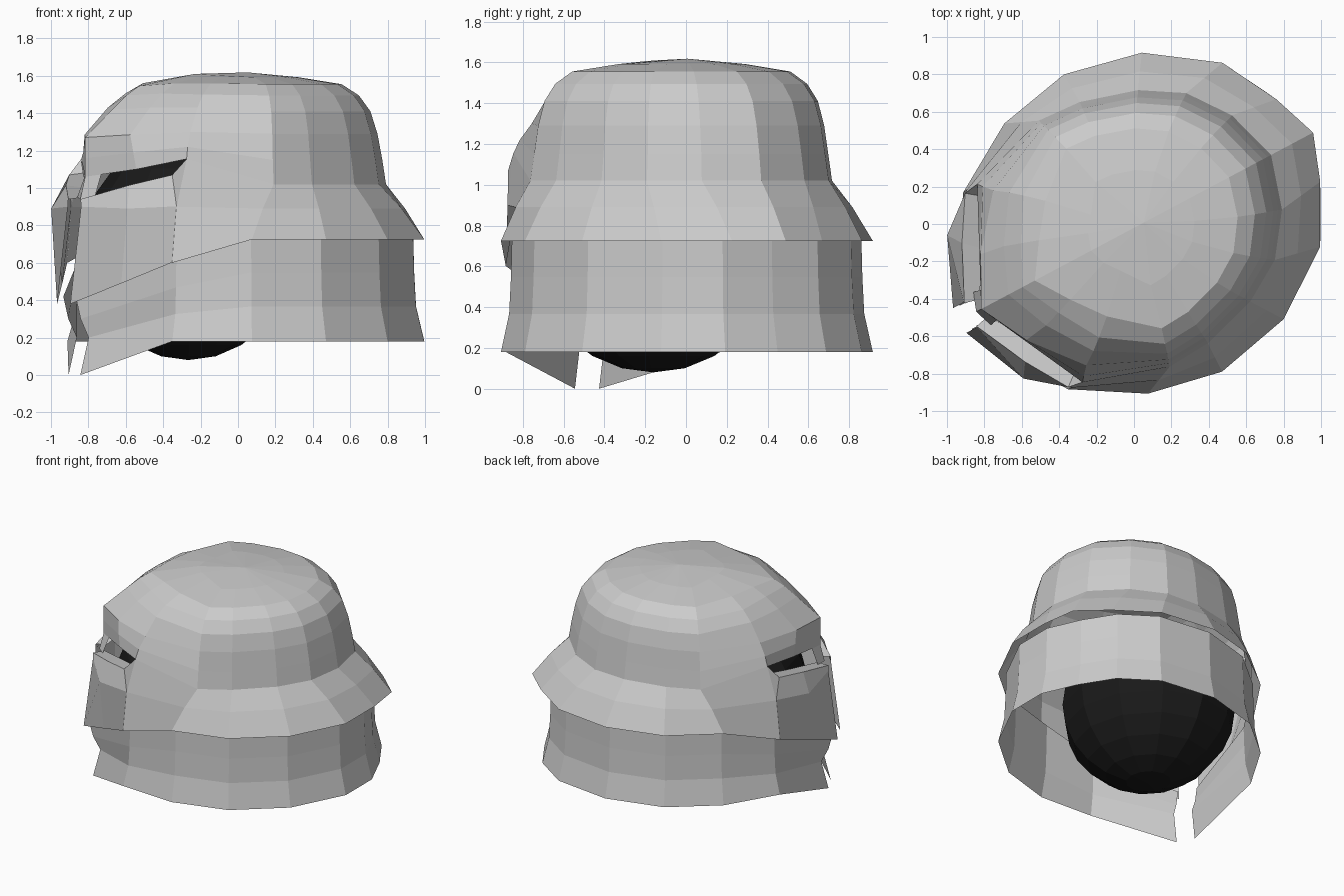
import bpy, bmesh, math
from mathutils import Vector

if "Cube" in bpy.data.objects:
    bpy.data.objects.remove(bpy.data.objects["Cube"])

# the helmet is turned: f = forward, s = sideways
A = math.radians(208)
FWD = Vector((math.cos(A), math.sin(A), 0))
SIDE = Vector((-math.sin(A), math.cos(A), 0))
OFF = SIDE * 0.018


def world(f, s, z):
    return FWD * f + SIDE * s + OFF + Vector((0, 0, z))


def shell(name, rings, peak=None):
    """Skin half rings of (f, s, z) points, mirrored across the helmet's centre plane."""
    bm = bmesh.new()
    for sign in (1, -1):
        grid = [[bm.verts.new(world(f, sign * s, z)) for f, s, z in r] for r in rings]
        for a, b in zip(grid, grid[1:]):
            for i in range(len(a) - 1):
                bm.faces.new((a[i], a[i + 1], b[i + 1], b[i]))
        if peak:
            p = bm.verts.new(world(*peak))
            for i in range(len(grid[-1]) - 1):
                bm.faces.new((grid[-1][i], grid[-1][i + 1], p))
    bmesh.ops.remove_doubles(bm, verts=bm.verts, dist=0.001)
    bmesh.ops.dissolve_degenerate(bm, edges=bm.edges, dist=0.0005)
    bmesh.ops.recalc_face_normals(bm, faces=bm.faces)
    me = bpy.data.meshes.new(name)
    bm.to_mesh(me)
    bm.free()
    ob = bpy.data.objects.new(name, me)
    bpy.context.collection.objects.link(ob)
    return ob


# half outlines from the back centre round to the side
base = [(-.82, 0), (-.735, .285), (-.575, .505), (-.355, .64), (-.05, .73), (.19, .745)]
flare = [(-1.075, 0), (-.985, .25), (-.822, .557), (-.467, .807), (-.045, .90), (.36, .818)]


def dome_ring(kf, ks, z, front):
    return [(f * kf, s * ks, z) for f, s in base] + front


# dome with pointed brow
shell("helmet_dome", [
    dome_ring(1, 1, 1.02, [(.64, .60, 1.155), (.785, .30, 1.10), (.935, 0, 1.06)]),
    dome_ring(.975, .975, 1.15, [(.62, .575, 1.22), (.795, .285, 1.19), (.935, 0, 1.16)]),
    dome_ring(.94, .95, 1.29, [(.58, .53, 1.30), (.80, .26, 1.285), (.935, 0, 1.27)]),
    dome_ring(.89, .91, 1.41, [(.51, .48, 1.43), (.67, .24, 1.43), (.77, 0, 1.42)]),
    dome_ring(.81, .84, 1.495, [(.45, .43, 1.50), (.58, .21, 1.505), (.685, 0, 1.495)]),
    dome_ring(.69, .73, 1.555, [(.36, .35, 1.56), (.49, .18, 1.56), (.61, 0, 1.545)]),
    dome_ring(.40, .42, 1.592, [(.18, .17, 1.60), (.24, .09, 1.605), (.27, 0, 1.61)]),
], peak=(-.05, 0, 1.618))

# flared skirt around the back and sides
mid = [((b[0] + f[0]) / 2, (b[1] + f[1]) / 2, .89) for b, f in zip(base, flare)]
shell("flared_skirt", [
    [(f, s, 1.02) for f, s in base] + [(.64, .60, 1.155)],
    mid + [(.70, .60, .90)],
    [(f, s, .725) for f, s in flare] + [(.725, .597, .60)],
])

# cheek plates below the eye slit, with a ledge running inward under the brow
shell("cheek_plates", [
    [(.64, .60, 1.155), (.66, .54, 1.08), (.775, .28, 1.0), (.92, .05, .95)],
    [(.64, .60, 1.155), (.72, .587, 1.07), (.86, .36, 1.015), (1.0, .07, .94)],
    [(.70, .60, .90), (.701, .60, .902), (.91, .434, .89), (1.0, .075, .90)],
    [(.725, .597, .60), (.726, .597, .602), (.895, .336, .49), (1.065, .075, .38)],
])

# closed nose bridge between brow and cheeks
shell("nose_bridge", [
    [(.885, .09, 1.075), (.935, 0, 1.06)],
    [(.93, .10, .95), (.965, 0, .94)],
])

# lower neck guard, flat at the back, reaching down to two points at the front
side = [(-.99, 0), (-.97, .28)] + flare[2:] + [(.725, .597)]
rings = []
for k, t, tip in ((.94, 0, (1.03, .07, .42)), (.945, .33, (1.0, .07, .30)),
                  (.955, .66, (.95, .067, .20)), (1.0, 1, (1.0, .067, 0))):
    ring = []
    for i, (f, s) in enumerate(side):
        top = .61 if i == 6 else .73
        ring.append((f * k, s * k, top + (.18 - top) * t))
    rings.append(ring + [tip])
shell("neck_guard", rings)

# dark ball-shaped head inside
bpy.ops.mesh.primitive_uv_sphere_add(segments=12, ring_count=12, radius=.6,
                                     location=(-.265, -.16, .68), rotation=(0, 0, A))
head = bpy.context.object
head.name = "inner_head"
head.scale = (.92, 1.02, 1)
mat = bpy.data.materials.new("black")
mat.diffuse_color = (.01, .01, .01, 1)
mat.use_nodes = True
mat.node_tree.nodes["Principled BSDF"].inputs["Base Color"].default_value = mat.diffuse_color
head.data.materials.append(mat)
